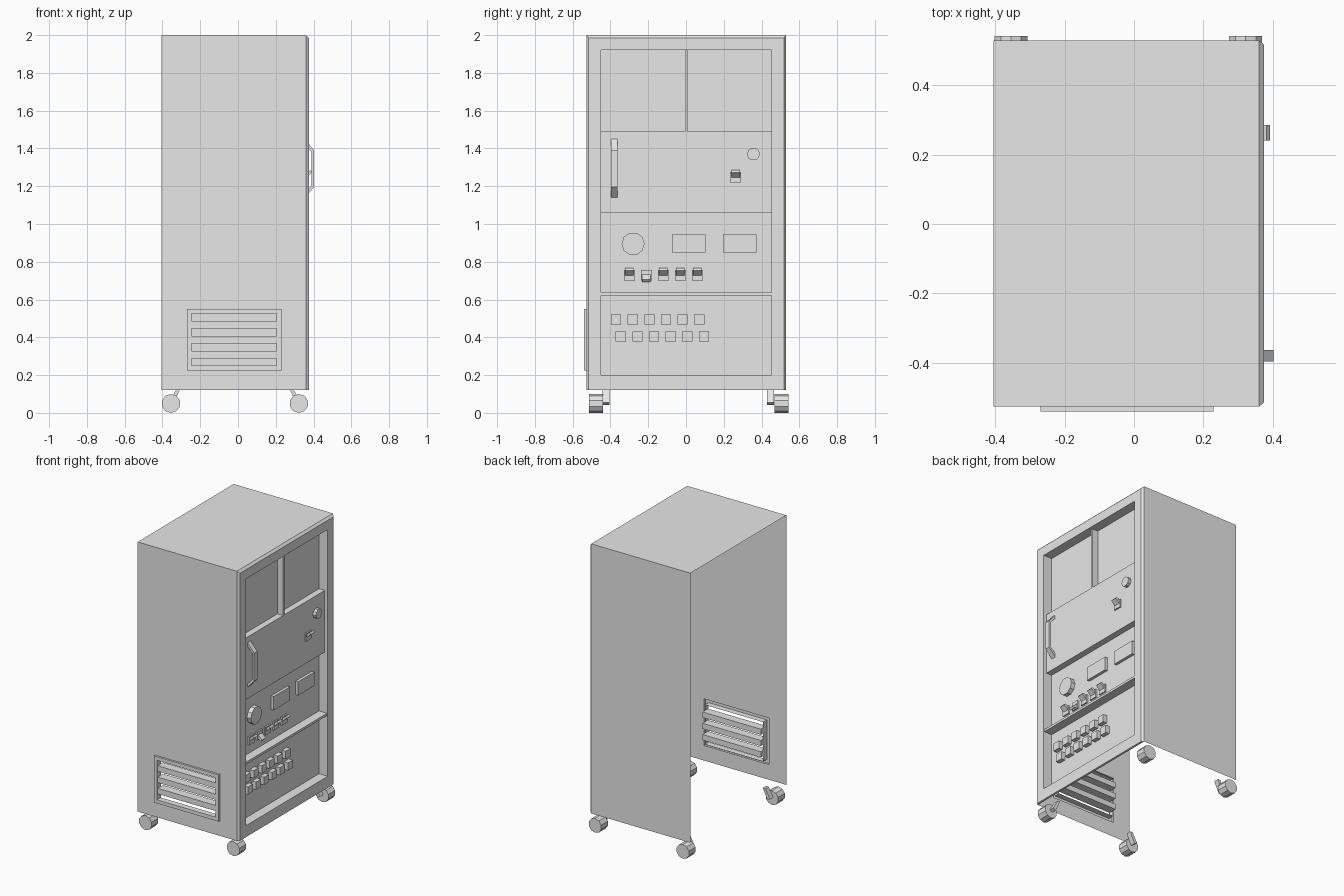
import bpy, bmesh, math
from mathutils import Matrix

if "Cube" in bpy.data.objects:
    bpy.data.objects.remove(bpy.data.objects["Cube"], do_unlink=True)

grey = bpy.data.materials.new("light_grey")
grey.use_nodes = True
grey.diffuse_color = (0.8, 0.8, 0.8, 1)
grey.node_tree.nodes["Principled BSDF"].inputs["Base Color"].default_value = (0.8, 0.8, 0.8, 1)


def finish(name, bm, closed=True):
    if closed:
        bmesh.ops.recalc_face_normals(bm, faces=bm.faces)
    mesh = bpy.data.meshes.new(name)
    bm.to_mesh(mesh)
    bm.free()
    mesh.materials.append(grey)
    obj = bpy.data.objects.new(name, mesh)
    bpy.context.collection.objects.link(obj)
    return obj


def rect(axis, at, a0, a1, b0, b1):
    """Four corners of a rectangle lying across the given axis."""
    k = "xyz".index(axis)
    ring = []
    for a, b in ((a0, b0), (a1, b0), (a1, b1), (a0, b1)):
        p = [a, b]
        p.insert(k, at)
        ring.append(p)
    return ring


def loft(name, rings, cap=False, closed=False):
    """Bridge a series of rings, with an optional face on the last."""
    bm = bmesh.new()
    loops = [[bm.verts.new(p) for p in r] for r in rings]
    for a, b in zip(loops, loops[1:]):
        n = len(a)
        for i in range(n):
            j = (i + 1) % n
            bm.faces.new((a[i], a[j], b[j], b[i]))
    if cap:
        bm.faces.new(loops[-1])
    if closed:
        bm.faces.new(loops[0][::-1])
    return finish(name, bm, closed)


def box(name, x0, x1, y0, y1, z0, z1):
    return loft(name, [rect("x", x0, y0, y1, z0, z1), rect("x", x1, y0, y1, z0, z1)], True, True)


def prism(name, outline, y0, y1):
    """Extrude an x-z outline along y."""
    return loft(name, [[(x, y, z) for x, z in outline] for y in (y0, y1)], True, True)


def cylinder(name, axis, centre, radius, depth, sides):
    bm = bmesh.new()
    turn = Matrix.Rotation(math.pi / 2, 4, "Y" if axis == "x" else "X")
    bmesh.ops.create_cone(bm, cap_ends=True, segments=sides, radius1=radius,
                          radius2=radius, depth=depth,
                          matrix=Matrix.Translation(centre) @ turn)
    return finish(name, bm)


BACK, FRONT = 0.53, -0.527      # cabinet extents in y
LEFT, RIGHT = -0.405, 0.36      # cabinet extents in x
LOW, HIGH = 0.12, 2.0
PANEL = 0.308                   # recessed control panel
DOOR = 0.352

# Thin cabinet shell, open underneath and on one side
loft("cabinet_top", [rect("z", HIGH, LEFT, RIGHT, FRONT, BACK)], True)
loft("cabinet_back", [rect("y", BACK, RIGHT, LEFT, LOW, HIGH)], True)
loft("vented_wall", [rect("y", FRONT, LEFT, RIGHT, LOW, HIGH),
                     rect("y", FRONT, -0.27, 0.23, 0.225, 0.55)])

# Vent surround and its horizontal bars
loft("vent_frame", [rect("y", FRONT, -0.27, 0.23, 0.225, 0.55),
                    rect("y", -0.541, -0.27, 0.23, 0.225, 0.55),
                    rect("y", -0.541, -0.245, 0.205, 0.25, 0.525),
                    rect("y", -0.5, -0.245, 0.205, 0.25, 0.525)])
for i in range(3):
    z = 0.289 + i * 0.0786
    box("vent_bar", -0.245, 0.205, -0.535, -0.475, z, z + 0.039)

# Chamfered bezel with recessed panel
loft("control_bezel", [rect("x", RIGHT, FRONT, BACK, LOW, HIGH),
                       rect("x", 0.375, -0.515, 0.518, LOW, 1.985),
                       rect("x", 0.375, -0.45, 0.453, 0.2, 1.92),
                       rect("x", PANEL, -0.45, 0.453, 0.2, 1.92)], True)
box("window_post", PANEL, 0.352, -0.006, 0.008, 1.49, 1.92)
box("door", PANEL, DOOR, -0.45, 0.453, 1.06, 1.49)
box("shelf", PANEL, 0.37, -0.45, 0.453, 0.622, 0.638)

# Door handle and knob
prism("door_handle", [(DOOR, 1.14), (0.403, 1.195), (0.403, 1.39), (DOOR, 1.45),
                      (DOOR, 1.425), (0.389, 1.383), (0.389, 1.203), (DOOR, 1.165)],
      -0.397, -0.363)
cylinder("door_knob", "x", (0.363, 0.357, 1.37), 0.034, 0.024, 10)


# Toggle switches
def toggle(base, y, z, way=1):
    box("switch_plate", base, base + 0.01, y - 0.029, y + 0.029, z - 0.03, z + 0.027)
    steps = ((0, -0.012), (0.04, 0.024), (0.03, 0.036), (0, 0.014))
    prism("switch_lever", [(base + x, z + way * s) for x, s in steps], y - 0.022, y + 0.022)


toggle(DOOR, 0.263, 1.249)
for i in range(5):
    toggle(PANEL, -0.3 + i * 0.09, 0.73, -1 if i == 1 else 1)

# Gauge and display screens
cylinder("gauge", "x", (PANEL + 0.015, -0.28, 0.895), 0.061, 0.03, 10)
for y in (-0.075, 0.195):
    box("display", PANEL, PANEL + 0.02, y, y + 0.178, 0.85, 0.945)

# Two staggered rows of push buttons
for start, z in ((-0.37, 0.494), (-0.345, 0.404)):
    for i in range(6):
        y = start + i * 0.088
        box("push_button", PANEL, PANEL + 0.03, y - 0.027, y + 0.027, z - 0.027, z + 0.027)

# Casters with slanted struts
for wheel_x, lean in ((-0.355, 1), (0.322, -1)):
    for wheel_y, strut_y in ((-0.477, -0.423), (0.505, 0.447)):
        cylinder("caster_wheel", "y", (wheel_x, wheel_y, 0.05), 0.05, 0.074, 10)
        prism("caster_strut", [(wheel_x - lean * 0.01, 0.055), (wheel_x + lean * 0.01, 0.043),
                               (wheel_x + lean * 0.046, 0.12), (wheel_x + lean * 0.026, 0.12)],
              strut_y - 0.018, strut_y + 0.018)
